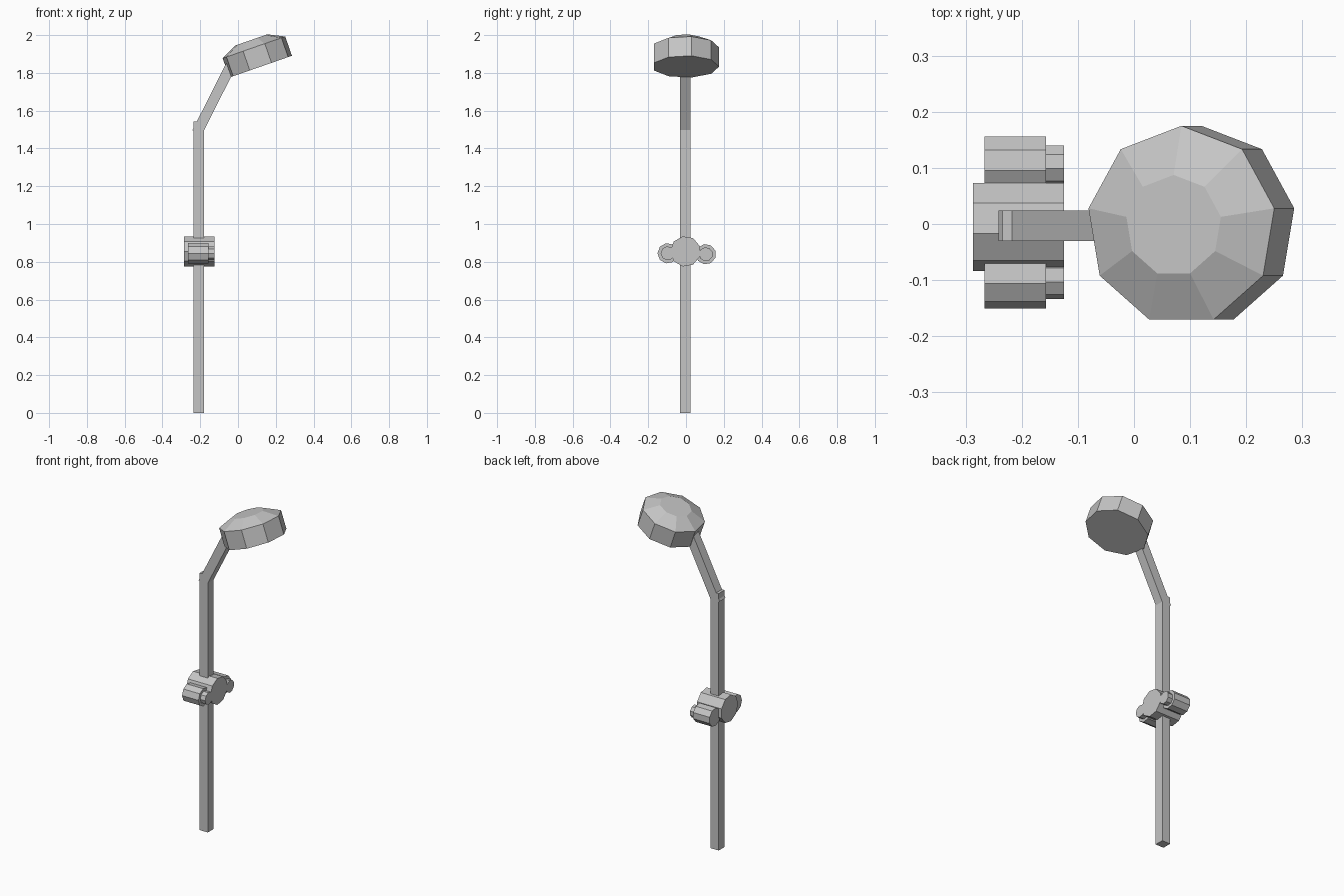
import bpy, bmesh
from math import cos, sin, radians
from mathutils import Matrix, Vector

cube = bpy.data.objects.get("Cube")
if cube:
    bpy.data.objects.remove(cube, do_unlink=True)

metal = bpy.data.materials.new("grey metal")
metal.use_nodes = True
GREY = (0.56, 0.56, 0.56, 1)
metal.diffuse_color = GREY
metal.node_tree.nodes["Principled BSDF"].inputs["Base Color"].default_value = GREY

MID_Y = -0.003
SIDES = 9


def finish(name, bm, matrix):
    bmesh.ops.recalc_face_normals(bm, faces=bm.faces)
    mesh = bpy.data.meshes.new(name)
    bm.to_mesh(mesh)
    bm.free()
    mesh.transform(matrix)
    mesh.materials.append(metal)
    obj = bpy.data.objects.new(name, mesh)
    bpy.context.collection.objects.link(obj)
    return obj


def bar(name, base, tilt, length, width=0.055):
    """Square bar rising from base, leaning towards +x."""
    bm = bmesh.new()
    bmesh.ops.create_cube(bm, size=1)
    bmesh.ops.scale(bm, vec=(width, width, length), verts=bm.verts)
    bmesh.ops.translate(bm, vec=(0, 0, length / 2), verts=bm.verts)
    return finish(name, bm, Matrix.Translation(base) @ Matrix.Rotation(radians(tilt), 4, 'Y'))


def lathe(name, profile, start_angle, matrix):
    """Faceted solid from (radius, height) rings, capped at both ends."""
    bm = bmesh.new()
    angles = [radians(start_angle + 360 * i / SIDES) for i in range(SIDES)]
    rings = [[bm.verts.new((r * cos(a), r * sin(a), h)) for a in angles] for r, h in profile]
    for low, high in zip(rings, rings[1:]):
        for i in range(SIDES):
            j = (i + 1) % SIDES
            bm.faces.new((low[i], low[j], high[j], high[i]))
    bm.faces.new(rings[0])
    bm.faces.new(rings[-1])
    return finish(name, bm, matrix)


def along_x(x, y, z):
    """Frame whose local x, y, z point along world y, z, x."""
    turn = Matrix(((0, 0, 1), (1, 0, 0), (0, 1, 0))).to_4x4()
    return Matrix.Translation(Vector((x, y, z))) @ turn


# Pole and leaning arm
bar("pole", (-0.207, MID_Y, 0), 0, 1.543)
bar("arm", (-0.2165, MID_Y, 1.4845), 26.8, 0.43)

# Shower head with a shallow dome
lathe("shower_head", [(0.178, 0), (0.178, 0.108), (0.0905, 0.15)], 10,
      Matrix.Translation((0.12, MID_Y, 1.833)) @ Matrix.Rotation(radians(-19.2), 4, 'Y'))

# Valve body across the pole
lathe("valve_body", [(0.081, -0.081), (0.081, 0.081)], 20, along_x(-0.206, MID_Y, 0.855))

# Tap handles, each with a thinner stem end
for name, y, z in (("back_tap", 0.105, 0.84), ("front_tap", -0.097, 0.845)):
    lathe(name + "_handle", [(0.054, 0), (0.054, 0.109)], 20, along_x(-0.266, y, z))
    lathe(name + "_stem", [(0.037, 0), (0.037, 0.041)], 20, along_x(-0.166, y, z))
